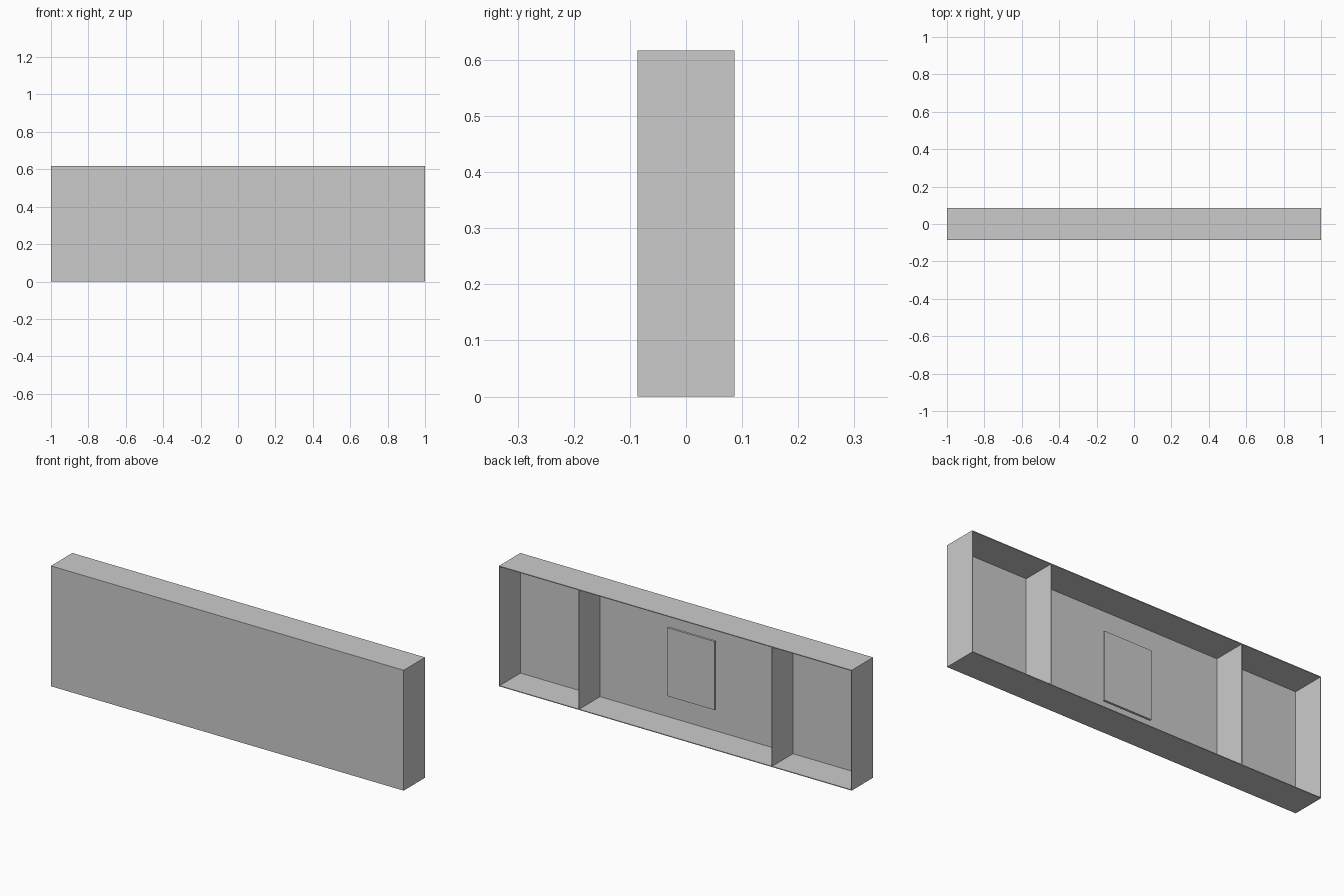
import bpy, bmesh
from mathutils import Matrix, Vector

if "Cube" in bpy.data.objects:
    bpy.data.objects.remove(bpy.data.objects["Cube"])

W, D, H = 2.0, 0.173, 0.617   # overall size
T = 0.004                     # sheet thickness


def box(name, size, centre):
    """Flat-sided box with the given full size and centre."""
    mesh = bpy.data.meshes.new(name)
    bm = bmesh.new()
    bmesh.ops.create_cube(bm, size=1.0, matrix=Matrix.Diagonal((*size, 1.0)))
    bm.to_mesh(mesh)
    bm.free()
    obj = bpy.data.objects.new(name, mesh)
    obj.location = Vector(centre)
    bpy.context.collection.objects.link(obj)
    return obj


# Front sheet, between the top and bottom sheets
box("front_panel", (W - 2 * T, T, H - 2 * T), (0, -D / 2 + T / 2, H / 2))

# Top and bottom sheets
box("top_panel", (W, D, T), (0, 0, H - T / 2))
box("bottom_panel", (W, D, T), (0, 0, T / 2))

# End walls and inner dividers, one pair each; the back stays open
for side, label in ((-1, "left"), (1, "right")):
    box(f"{label}_end_wall", (T, D, H - 2 * T), (side * (W / 2 - T / 2), 0, H / 2))
    box(f"{label}_divider", (T, D - T, H - 2 * T), (side * 0.547, T / 2, H / 2))

# Thin plate held inside the middle bay
box("inner_plate", (0.27, 0.012, 0.351), (0, -0.046, H / 2))
